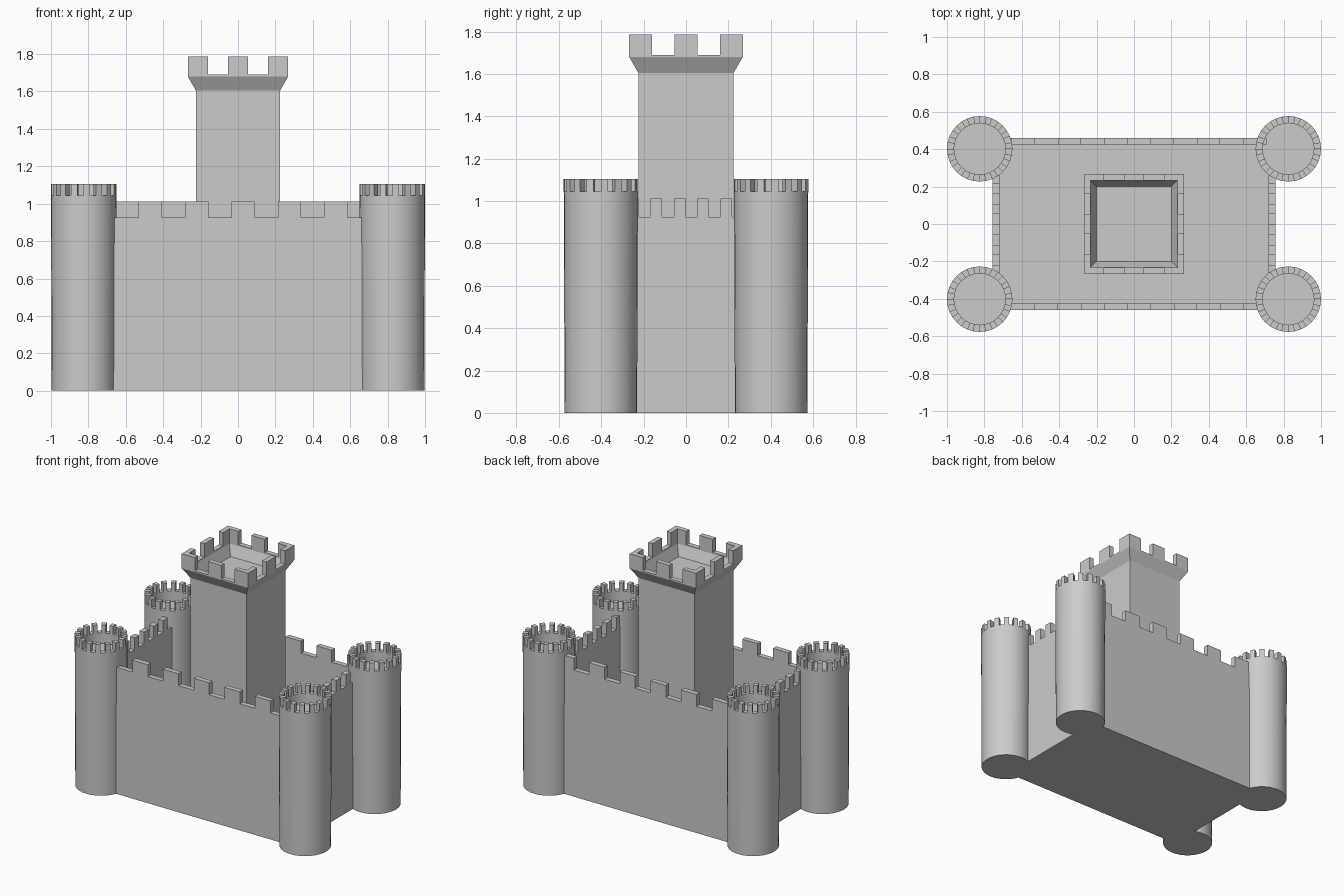
import bpy, bmesh, math

if "Cube" in bpy.data.objects:
    bpy.data.objects.remove(bpy.data.objects["Cube"])

TAU = 2 * math.pi


def finish(name, bm, smooth=False):
    bmesh.ops.recalc_face_normals(bm, faces=bm.faces)
    me = bpy.data.meshes.new(name)
    bm.to_mesh(me)
    bm.free()
    ob = bpy.data.objects.new(name, me)
    bpy.context.collection.objects.link(ob)
    if smooth:
        bpy.context.view_layer.objects.active = ob
        ob.select_set(True)
        bpy.ops.object.shade_smooth_by_angle(angle=math.radians(30))
        ob.select_set(False)
    return ob


def loft(bm, loops):
    """Skin a stack of point loops and cap both ends."""
    rings = [[bm.verts.new(p) for p in loop] for loop in loops]
    for a, b in zip(rings, rings[1:]):
        for i in range(len(a)):
            j = (i + 1) % len(a)
            bm.faces.new((a[i], a[j], b[j], b[i]))
    bm.faces.new(rings[0][::-1])
    bm.faces.new(rings[-1])


def rect(hx, hy, z):
    return [(-hx, -hy, z), (hx, -hy, z), (hx, hy, z), (-hx, hy, z)]


def circle(r, z, cx, cy, n=32):
    return [(cx + r * math.cos(TAU * i / n), cy + r * math.sin(TAU * i / n), z)
            for i in range(n)]


def block(bm, x0, x1, y0, y1, z0, z1):
    loft(bm, [[(x0, y0, z), (x1, y0, z), (x1, y1, z), (x0, y1, z)] for z in (z0, z1)])


# Curtain wall: open courtyard inside a thin wall
HX, HY, T, WALL = 0.757, 0.46, 0.037, 0.925
bm = bmesh.new()
loft(bm, [rect(HX, HY, 0), rect(HX, HY, WALL),
          rect(HX - T, HY - T, WALL), rect(HX - T, HY - T, 0.03)])
finish("curtain_wall", bm)

# Wall battlements, front and back staggered
bm = bmesh.new()
STEP = 0.124
for k in range(-5, 6):
    x0 = -0.035 + STEP * k
    if k % 2 == 0:
        block(bm, x0, x0 + STEP, -HY, -HY + T, WALL, 1.012)
    else:
        block(bm, x0, x0 + STEP, HY - T, HY, WALL, 1.012)
for k in range(-2, 3):
    y0 = -0.057 + 0.11 * k
    for s in (-1, 1):
        xa, xb = sorted((s * HX, s * (HX - T)))
        block(bm, xa, xb, y0, y0 + 0.054, WALL, 1.012)
finish("wall_battlements", bm)

# Corner towers with ringed battlements
R, RI, RIM = 0.175, 0.137, 1.045
for sx, ns in ((-1, "left"), (1, "right")):
    for sy, nf in ((-1, "front"), (1, "back")):
        cx, cy = sx * 0.825, sy * 0.402
        bm = bmesh.new()
        loft(bm, [circle(R - 0.004, 0, cx, cy), circle(R, RIM, cx, cy),
                  circle(RI, RIM, cx, cy), circle(RI, 0.97, cx, cy)])
        finish(f"{nf}_{ns}_tower", bm, True)
        bm = bmesh.new()
        for i in range(0, 32, 2):
            a, b = TAU * i / 32, TAU * (i + 1) / 32
            loft(bm, [[(cx + r * math.cos(t), cy + r * math.sin(t), z)
                       for r, t in ((RI, a), (R, a), (R, b), (RI, b))]
                      for z in (RIM, 1.105)])
        finish(f"{nf}_{ns}_tower_battlements", bm)

# Keep: square shaft, flared head and sunken roof
K, F, TK, HEAD = 0.225, 0.268, 0.036, 1.69
bm = bmesh.new()
loft(bm, [rect(K, K, 0.01), rect(K, K, 1.605), rect(F, F, 1.68), rect(F, F, HEAD),
          rect(F - TK, F - TK, HEAD), rect(F - TK, F - TK, 1.68),
          rect(0.2, 0.2, 1.605)])
finish("keep", bm)

# Keep battlements, alternating around all four sides
bm = bmesh.new()
W = 2 * F / 5
for i in (0, 2, 4):
    a = -F + W * i
    for s in (-1, 1):
        lo, hi = sorted((s * F, s * (F - TK)))
        block(bm, a, a + W, lo, hi, HEAD, 1.787)
        c, d = max(a, -F + TK), min(a + W, F - TK)
        block(bm, lo, hi, c, d, HEAD, 1.787)
finish("keep_battlements", bm)
